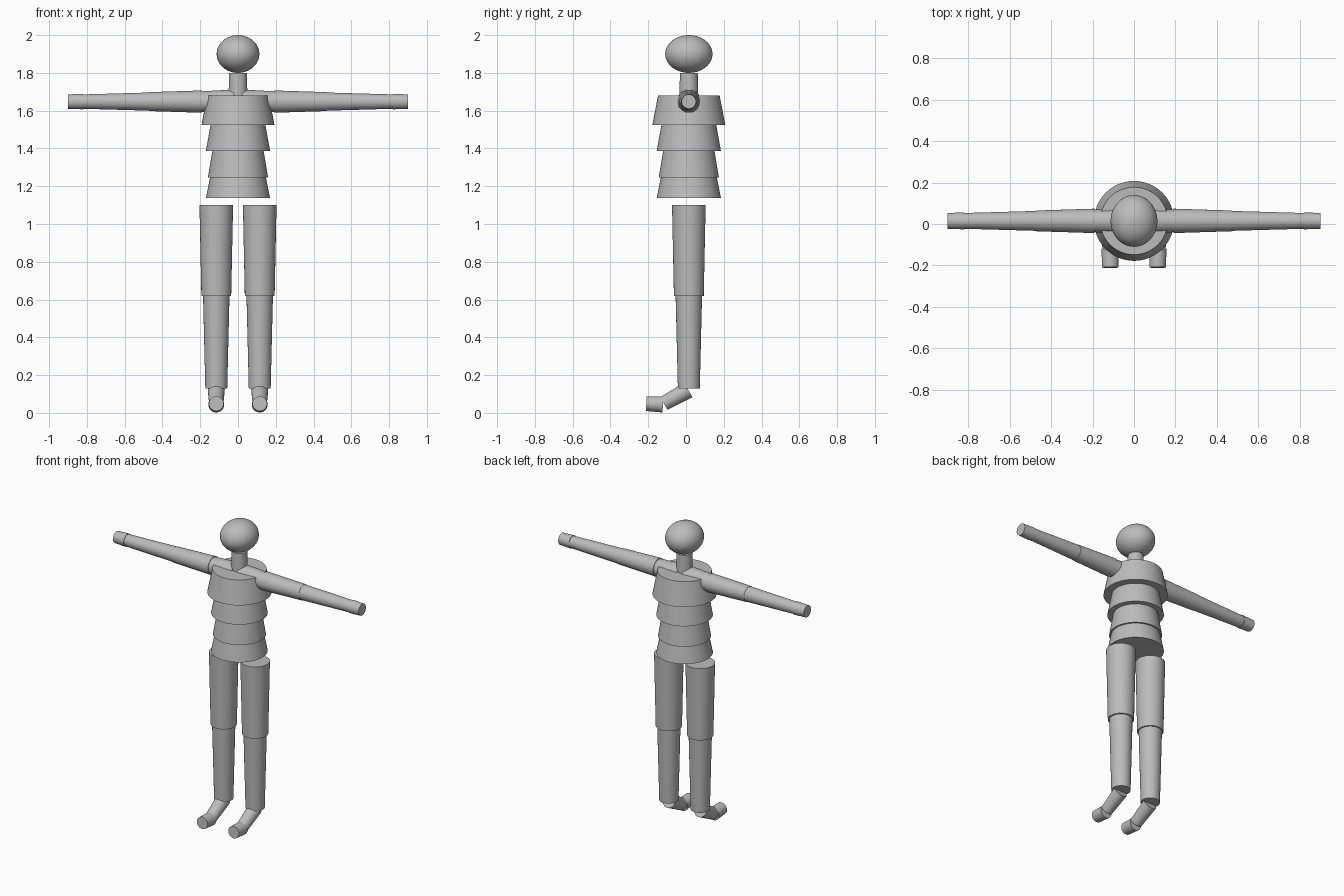
import bpy
from mathutils import Vector

if "Cube" in bpy.data.objects:
    bpy.data.objects.remove(bpy.data.objects["Cube"])

grey = bpy.data.materials.new("plain grey")
grey.use_nodes = True
COLOUR = (0.5, 0.5, 0.5, 1)
grey.diffuse_color = COLOUR
grey.node_tree.nodes["Principled BSDF"].inputs["Base Color"].default_value = COLOUR

Y = 0.015  # body axis


def finish(name):
    ob = bpy.context.object
    ob.name = ob.data.name = name
    ob.data.materials.append(grey)
    bpy.ops.object.transform_apply(location=False, rotation=True, scale=True)
    bpy.ops.object.shade_smooth_by_angle()
    return ob


def limb(name, start, end, r_start, r_end):
    """Capped tapered cylinder between two points."""
    a, b = Vector(start), Vector(end)
    d = b - a
    bpy.ops.mesh.primitive_cone_add(
        vertices=48, radius1=r_start, radius2=r_end, depth=d.length,
        location=(a + b) / 2, rotation=d.to_track_quat("Z", "Y").to_euler())
    return finish(name)


# Head and neck
bpy.ops.mesh.primitive_uv_sphere_add(segments=48, ring_count=24, radius=1,
                                     location=(0, Y, 1.9))
bpy.context.object.scale = (0.113, 0.125, 0.1)
finish("head")
limb("neck", (0, Y, 1.64), (0, Y, 1.8), 0.051, 0.047)

# Torso: stacked flared rings (bottom z, top z, bottom radius, top radius)
for name, z0, z1, r0, r1 in (
        ("chest", 1.525, 1.68, 0.193, 0.163),
        ("ribs", 1.387, 1.525, 0.17, 0.145),
        ("waist", 1.247, 1.387, 0.159, 0.136),
        ("hips", 1.137, 1.247, 0.17, 0.148)):
    limb(name, (0, Y, z0), (0, Y, z1), r0, r1)

# Arms and legs on both sides
for side, s in (("left", 1), ("right", -1)):
    for name, x0, x1, r0, r1 in (
            ("shoulder", 0.02, 0.2, 0.064, 0.054),
            ("upper_arm", 0.19, 0.47, 0.059, 0.05),
            ("forearm", 0.47, 0.82, 0.048, 0.038),
            ("hand", 0.82, 0.9, 0.041, 0.038)):
        limb(f"{side}_{name}", (s * x0, Y, 1.648), (s * x1, Y, 1.648), r0, r1)
    x = s * 0.115
    limb(f"{side}_thigh", (x, Y, 0.62), (x, Y, 1.1), 0.079, 0.089)
    limb(f"{side}_shin", (x, Y, 0.13), (x, Y, 0.62), 0.058, 0.07)
    limb(f"{side}_foot", (x, 0.012, 0.122), (x, -0.117, 0.05), 0.045, 0.038)
    limb(f"{side}_toes", (x, -0.122, 0.044), (x, -0.21, 0.049), 0.042, 0.039)
